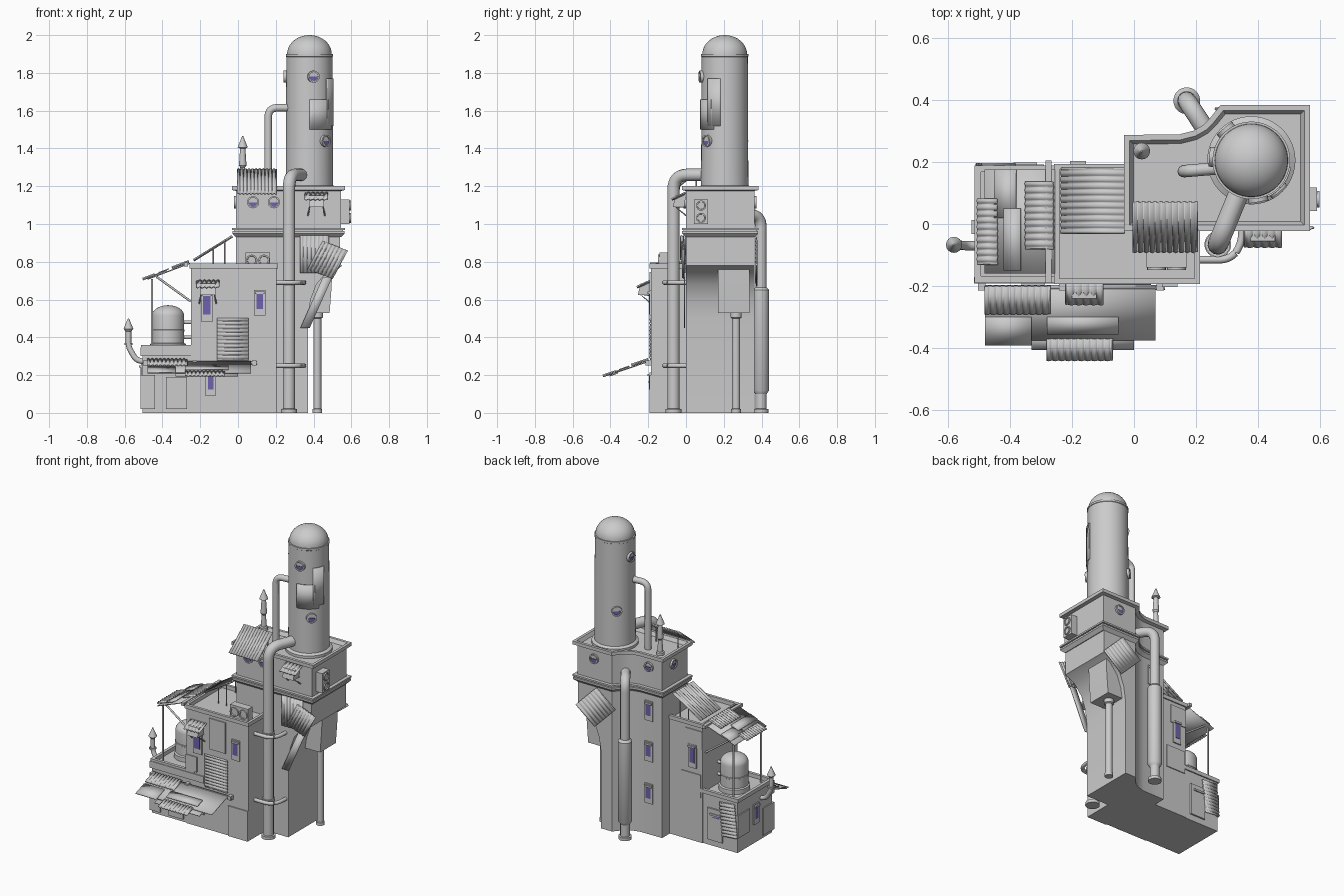
import bpy, bmesh, math
from mathutils import Vector as V, Matrix as M

if "Cube" in bpy.data.objects:
    bpy.data.objects.remove(bpy.data.objects["Cube"])

glass = bpy.data.materials.new("glass")
glass.diffuse_color = (0.16, 0.12, 0.42, 1)
glass.use_nodes = True
glass.node_tree.nodes["Principled BSDF"].inputs["Base Color"].default_value = glass.diffuse_color

def mesh(name, verts, faces, pos=(0, 0, 0), a=-90, mat=None, thick=0):
    """Mesh object; local -y is turned to face the compass angle a."""
    me = bpy.data.meshes.new(name)
    me.from_pydata([tuple(v) for v in verts], [], faces)
    bm = bmesh.new(); bm.from_mesh(me)
    bmesh.ops.recalc_face_normals(bm, faces=bm.faces)
    bm.to_mesh(me); bm.free()
    me.shade_smooth(); me.set_sharp_from_angle(angle=math.radians(35))
    ob = bpy.data.objects.new(name, me)
    bpy.context.collection.objects.link(ob)
    ob.matrix_world = M.Translation(pos) @ M.Rotation(math.radians(a + 90), 4, 'Z')
    if mat: me.materials.append(mat)
    if thick:
        m = ob.modifiers.new("thick", 'SOLIDIFY'); m.thickness = thick; m.offset = 0
    return ob

def loft(name, rings, **k):
    n = len(rings[0])
    faces = [(i*n+j, i*n+(j+1) % n, (i+1)*n+(j+1) % n, (i+1)*n+j) for i in range(len(rings)-1) for j in range(n)]
    faces += [tuple(range(n)), tuple(range((len(rings)-1)*n, len(rings)*n))]
    return mesh(name, [v for r in rings for v in r], faces, **k)

def rect(x0, x1, y0, y1):
    return [(x0, y0), (x1, y0), (x1, y1), (x0, y1)]

def box(name, x0, x1, y0, y1, z0, z1, **k):
    return loft(name, [[(x, y, z) for x, y in rect(x0, x1, y0, y1)] for z in (z0, z1)], **k)

def offset(pts, d):
    out, n = [], len(pts)
    for i in range(n):
        p, q, r = V(pts[i-1]), V(pts[i]), V(pts[(i+1) % n])
        e, f = (q-p).normalized(), (r-q).normalized()
        n1, n2 = V((e.y, -e.x)), V((f.y, -f.x))
        out.append(q + (n1+n2) * d / (1 + n1.dot(n2)))
    return out

def stepped(name, outline, levels):
    return loft(name, [[(p[0], p[1], z) for p in offset(outline, d)] for d, z in levels])

def lathe(name, prof, pos, n=32):
    return loft(name, [[(r*math.cos(t*math.tau/n), r*math.sin(t*math.tau/n), z) for t in range(n)] for r, z in prof], pos=pos)

def pipe(name, pts, r, bend=0.0):
    pts = [V(p) for p in pts]; path = [pts[0]]
    for p, q, s in zip(pts, pts[1:], pts[2:]):
        if bend:
            u, w = q + (p-q).normalized()*bend, q + (s-q).normalized()*bend
            path += [(1-t)**2*u + 2*t*(1-t)*q + t*t*w for t in [i/8 for i in range(9)]]
        else: path.append(q)
    path.append(pts[-1])
    cu = bpy.data.curves.new(name, 'CURVE'); cu.dimensions = '3D'
    cu.bevel_depth = r; cu.bevel_resolution = 4; cu.use_fill_caps = True
    sp = cu.splines.new('POLY'); sp.points.add(len(path)-1)
    for b, p in zip(sp.points, path): b.co = (*p, 1)
    tmp = bpy.data.objects.new(name, cu)
    me = bpy.data.meshes.new_from_object(tmp)
    bpy.data.objects.remove(tmp)
    me.shade_smooth(); me.set_sharp_from_angle(angle=math.radians(40))
    ob = bpy.data.objects.new(name, me)
    bpy.context.collection.objects.link(ob)

def sheet(name, o, u, v, waves=0, t=0.006, amp=0.004):
    """Sheet from corner o along u and v, corrugated across u."""
    o, u, v = V(o), V(u), V(v); nrm = u.cross(v).normalized(); n = max(1, waves*4)
    top = [o + u*i/n + nrm*amp*(math.sin(i*math.pi/2) if waves else 0) for i in range(n+1)]
    mesh(name, top + [p+v for p in top], [(i, i+1, n+2+i, n+1+i) for i in range(n)], thick=t)

def window(name, pos, a, w=0.04, h=0.1):
    box(name+"_frame", -w/2-.012, w/2+.012, -.008, .01, -h/2-.035, h/2+.02, pos=pos, a=a)
    box(name+"_glass", -w/2, w/2, -.011, .01, -h/2, h/2, pos=pos, a=a, mat=glass)
    box(name+"_lintel", -w/2-.008, w/2+.008, -.018, .01, h/2, h/2+.012, pos=pos, a=a)

def porthole(name, pos, a, r=0.026):
    circ = lambda s, y: [(s*math.cos(t*math.tau/24), y, s*math.sin(t*math.tau/24)) for t in range(24)]
    loft(name+"_ring", [circ(r+.006, .02), circ(r+.006, -.012), circ(r-.002, -.012), circ(r-.002, -.004)], pos=pos, a=a)
    half = lambda y: [(r*.85*math.cos(math.pi+t*math.pi/10), y, r*.85*math.sin(math.pi+t*math.pi/10)) for t in range(11)]
    loft(name+"_glass", [half(0), half(-.008)], pos=pos, a=a, mat=glass)

def fan_unit(name, pos, a, w, d, h):
    box(name, -w/2, w/2, -d, 0, 0, h, pos=pos, a=a)
    for i in (-1, 1):
        c = (i*w/4, h/2) if w > h else (0, h/2 + i*h/4)
        ring = lambda s, y: [(c[0]+s*math.cos(t*math.tau/16), y, c[1]+s*math.sin(t*math.tau/16)) for t in range(16)]
        r = min(w, h)*.36
        loft(name+"_fan", [ring(r, -d), ring(r, -d-.008), ring(r*.75, -d-.008), ring(r*.7, -d-.002)], pos=pos, a=a)

def hung_unit(name, x, y, z):
    loft(name, [[(x+p, y+q, z+s) for p, q in rect(-.04, .04, q0, q1)] for q0, q1, s in ((-.07, -.01, -.03), (-.055, .0, .03))])
    sheet(name+"_hood", (x-.06, y, z+.045), (.12, 0, 0), (0, -.075, -.035), 5)
    for s in (-.045, .045):
        pipe(name+"_leg", [(x+s, y, z-.075), (x+s*.8, y-.055, z-.03), (x+s*.8, y, z-.03)], .004)

# main masses: low block, middle block, flared tower and its head
stepped("low_block", rect(-.505, -.2, -.18, .18), [(0, 0), (0, .335), (.008, .335), (.008, .36), (-.012, .36), (-.012, .335)])
stepped("middle_block", rect(-.25, .205, -.185, .185), [(0, 0), (0, .765), (.008, .765), (.008, .79), (-.01, .79), (-.01, .765)])
def plan(xm):
    return [(-.01, 0), (xm, 0), (xm, .362), (.29, .362), (.26, .325), (.235, .3), (.2, .28), (.15, .267), (-.01, .265)]
loft("tower", [[(x, y, z) for x, y in plan(xm)] for xm, z in
     ((.37, 0), (.37, .5), (.385, .6), (.415, .68), (.47, .745), (.54, .78), (.54, .95))])
stepped("tower_head", plan(.545), [(0, .93), (.02, .95), (.02, .962), (.012, .964), (.012, .967), (.022, .969),
        (.022, .98), (0, .98), (0, 1.175), (.022, 1.18), (.022, 1.202), (.004, 1.202), (-.008, 1.178)])

# tall tank
C = V((.378, .205, 0))
dome = [(.118*math.cos(t*math.pi/20), 1.9+.1*math.sin(t*math.pi/20)) for t in range(10)] + [(.004, 2.0)]
lathe("tall_tank", [(.142, 1.17), (.142, 1.195), (.125, 1.205), (.124, 1.5), (.122, 1.885), (.125, 1.887), (.125, 1.9)] + dome, C, 48)
def on_tank(deg, z, r=.124):
    t = math.radians(deg); return C + V((r*math.cos(t), r*math.sin(t), z))
for a0, a1, z0, z1 in ((-90, -27, 1.5, 1.66), (-44, -10, 1.52, 1.77)):
    ang = [a0+(a1-a0)*i/10 for i in range(11)]
    mesh("tank_plate", [on_tank(a, z, .127) for z in (z0, z1) for a in ang], [(i, i+1, i+12, i+11) for i in range(10)], thick=.006)
for a, z in ((-80, 1.78), (-48, 1.44), (175, 1.78), (130, 1.44)):
    porthole("tank_porthole", on_tank(a, z), a)

# head portholes and side fan unit
for x, y, a in ((.08, 0, -90), (.19, 0, -90), (.42, .362, 90), (.085, .266, 90), (-.01, .15, 180)):
    porthole("head_porthole", (x, y, 1.115), a)
fan_unit("side_fan_unit", (.545, .08, 1.0), 0, .075, .045, .13)
hung_unit("head_hung_unit", .415, 0, 1.12)
hung_unit("middle_hung_unit", -.16, -.185, .655)
fan_unit("roof_fan_unit", (.105, -.09, .765), -90, .13, .05, .085)

# big pipes
pipe("front_pipe", [(.35, .13, 1.26), (.27, -.066, 1.26), (.27, -.066, 0)], .033, .08)
lathe("front_pipe_foot", [(.043, 0), (.043, .02), (.033, .022)], (.27, -.066, 0))
for z in (.25, .69):
    pipe("pipe_strap", [(.2, -.115, z), (.31, -.115, z), (.345, -.07, z), (.35, .01, z)], .012, .035)
    lathe("pipe_collar", [(.04, -.012), (.04, .012)], (.27, -.066, z))
pipe("back_pipe", [(.26, .26, 1.05), (.17, .397, 1.05), (.17, .397, 0)], .03, .07)
lathe("back_pipe_sleeve", [(.03, .1), (.043, .12), (.043, .65), (.03, .665)], (.17, .397, 0))
lathe("back_pipe_foot", [(.04, 0), (.04, .02), (.03, .022)], (.17, .397, 0))
pipe("tank_side_pipe", [(.28, .18, 1.615), (.16, .17, 1.615), (.16, .17, 1.17)], .02, .05)

# hanging box on the flare with its support post
loft("flare_box", [[(x, y, z) for x, y in rect(.36, xm, .17, .335)] for xm, z in ((.485, .53), (.495, .66), (.5, .77))])
lathe("support_post", [(.026, 0), (.026, .02), (.021, .022), (.021, .5), (.03, .505), (.03, .53)], (.42, .265, 0))
sheet("flare_front_sheet", (.37, -.014, .76), (.13, 0, -.05), (.08, 0, .15), 7)
sheet("flare_upper_sheet", (.33, -.01, .74), (.15, 0, 0), (0, 0, .2), 7)
sheet("flare_lower_plate", (.33, -.008, .45), (.05, 0, .0), (.12, 0, .27))
sheet("flare_back_sheet", (.26, .372, .82), (.15, 0, -.15), (.14, 0, .11), 7)

# chimneys
cap = [(.014, .2), (.027, .205), (.003, .265)]
lathe("head_chimney", [(.026, 0), (.026, .02), (.018, .025), (.013, .1), (.02, .11), (.014, .2), (.019, .2)] + cap, (.025, .235, 1.2), 16)
pipe("wall_chimney_pipe", [(-.49, -.07, .27), (-.54, -.07, .28), (-.58, -.067, .35), (-.58, -.067, .45)], .015, .025)
lathe("wall_chimney_cap", [(.014, .43), (.026, .445), (.003, .5)], (-.58, -.067, 0), 16)
lathe("wall_chimney_flange", [(.022, .36), (.022, .37)], (-.58, -.067, 0), 16)

# small domed tank
sd = [(.085*math.cos(t*math.pi/16), .515+.055*math.sin(t*math.pi/16)) for t in range(8)] + [(.003, .57)]
lathe("small_tank", [(.095, .33), (.095, .365), (.085, .37), (.085, .43), (.088, .432), (.088, .44), (.085, .442)] + sd, (-.37, .02, 0))
for z in (.4, .48):
    pipe("small_tank_pipe", [(-.3, .02, z), (-.24, .02, z)], .01)

# roof sheets over the middle and low blocks
sheet("lean_to_sheet", (-.03, -.03, .935), (0, .21, 0), (-.205, 0, -.127), 10)
for x, y, h in ((-.07, -.02, .91), (-.13, -.02, .87), (-.07, .16, .91), (-.13, .16, .87)):
    pipe("roof_post", [(x, y, .76), (x, y, h)], .004)
def left_patch(x0, x1, y0, y1, waves=0, lift=0):
    sheet("left_awning_sheet", (x0, y0, .79+(x0+.26)*.375+lift), (0, y1-y0, 0), (x1-x0, 0, (x1-x0)*.375), waves)
left_patch(-.48, -.255, -.16, .175)
left_patch(-.35, -.26, -.08, .135, 10, .012)
left_patch(-.505, -.44, -.13, .08, 10, .01)
left_patch(-.42, -.365, -.15, .05, 0, .012)
left_patch(-.45, -.38, .02, .175, 0, .008)
for y in (-.14, .15):
    pipe("awning_post", [(-.455, y, .33), (-.455, y, .71)], .006)
    pipe("awning_brace", [(-.25, y, .59), (-.43, y, .72)], .006)
box("awning_rail", -.285, -.265, -.19, .205, .775, .795)

# front awning
def front_patch(x0, x1, y0, y1, waves=0, lift=0):
    sheet("front_awning_sheet", (x0, y0, .275+(y0+.19)*.34+lift), (x1-x0, 0, 0), (0, y1-y0, (y1-y0)*.34), waves)
front_patch(-.48, .07, -.375, -.2)
front_patch(-.48, -.33, -.39, -.3, 0, .006)
front_patch(-.48, -.27, -.29, -.2, 10, .012)
front_patch(-.28, -.07, -.44, -.37, 10, .006)
front_patch(-.28, -.05, -.355, -.3, 0, .01)
front_patch(-.33, .0, -.405, -.36, 0, -.006)
pipe("awning_beam", [(-.5, -.205, .265), (.1, -.205, .265)], .008)
for x in (-.49, -.23, .085):
    box("awning_bracket", x-.012, x+.012, -.215, -.17, .252, .278)

# leaning sheet on the head
sheet("head_sheet", (-.003, -.09, 1.16), (.208, 0, 0), (0, .16, .13), 11)
for x in (.02, .18):
    pipe("head_sheet_prop", [(x, .055, 1.17), (x, .055, 1.275)], .004)

# windows, door and vents
for n, p, a, w, h in (("front_window", (-.165, -.185, .57), -90, .04, .1), ("front_window", (.115, -.185, .59), -90, .035, .08),
        ("front_door", (-.145, -.185, .16), -90, .03, .07), ("front_vent", (-.325, -.18, .15), -90, .06, .016),
        ("tower_window", (.085, .266, .28), 90, .035, .075), ("tower_window", (.085, .266, .56), 90, .035, .075),
        ("tower_window", (.085, .266, .83), 90, .035, .075), ("back_window", (-.18, .185, .57), 90, .035, .1),
        ("back_vent", (-.35, .18, .2), 90, .06, .016), ("left_window", (-.505, -.01, .2), 180, .03, .08)):
    window(n, p, a, w, h)

# patched wall plates
for x0, x1, z0, z1 in ((-.08, .04, .54, .745), (-.515, -.12, .3, .345), (-.515, -.44, .02, .2), (.06, .205, .0, .2),
                       (-.25, -.17, .36, .46), (-.38, -.27, .02, .19)):
    box("front_plate", x0, x1, -.192, -.17, z0, z1)
for x0, x1, z0, z1 in ((-.24, -.1, .3, .45), (-.4, -.29, .04, .25), (-.25, -.13, .62, .74)):
    box("back_plate", x0, x1, .17, .191, z0, z1)
for y0, y1, z0, z1 in ((-.185, -.08, .02, .2), (.06, .185, .1, .25)):
    box("left_plate", -.513, -.49, y0, y1, z0, z1)
sheet("front_corrugated", (-.11, -.19, .28), (0, 0, .22), (.165, 0, 0), 11)
sheet("back_corrugated", (-.51, .19, .1), (.02, 0, .22), (.11, 0, -.01), 10)
